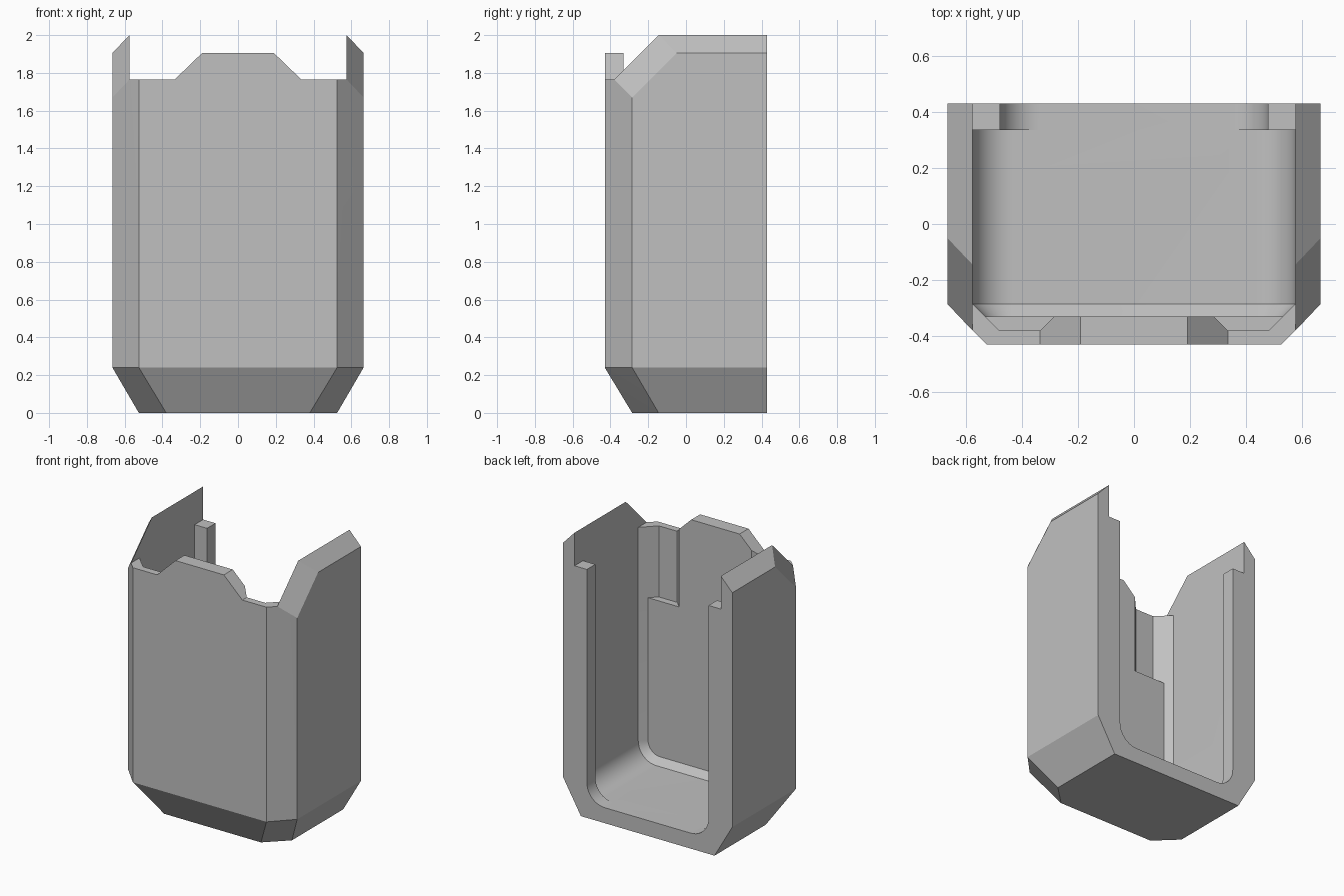
import bpy, bmesh, math

cube = bpy.data.objects.get("Cube")
if cube:
    bpy.data.objects.remove(cube, do_unlink=True)

grey = bpy.data.materials.new("plain grey")
grey.use_nodes = True
colour = (0.53, 0.53, 0.53, 1)
grey.diffuse_color = colour
grey.node_tree.nodes["Principled BSDF"].inputs["Base Color"].default_value = colour

BACK, FRONT, HIGH = 0.43, -0.43, 2.5
WALL, RIM = 0.575, 1.765


def finish(name, bm):
    bmesh.ops.recalc_face_normals(bm, faces=bm.faces)
    mesh = bpy.data.meshes.new(name)
    bm.to_mesh(mesh)
    bm.free()
    mesh.materials.append(grey)
    obj = bpy.data.objects.new(name, mesh)
    bpy.context.collection.objects.link(obj)
    return obj


def loft(name, rings):
    """Solid joining matching closed rings of points."""
    bm = bmesh.new()
    loops = [[bm.verts.new(p) for p in ring] for ring in rings]
    n = len(loops[0])
    for a, b in zip(loops, loops[1:]):
        for i in range(n):
            j = (i + 1) % n
            bm.faces.new((a[i], a[j], b[j], b[i]))
    bm.faces.new(loops[0])
    bm.faces.new(loops[-1])
    return finish(name, bm)


def u_ring(half, floor, radius, y, steps=10):
    """U outline with rounded lower corners, open side far above."""
    right = [(half, HIGH)]
    for i in range(steps + 1):
        a = math.pi / 2 * i / steps
        right.append((half - radius + radius * math.cos(a),
                      floor + radius - radius * math.sin(a)))
    pts = right + [(-x, z) for x, z in reversed(right)]
    return [(x, y, z) for x, z in pts]


# Outer body: chamfered convex block
half_points = [
    # base
    (0.38, FRONT + 0.285, 0), (0.525, -0.145, 0),
    (0.38, -0.285, 0), (0.525, BACK, 0),
    # top of the tapered foot
    (0.525, FRONT, 0.24), (0.665, -0.285, 0.24), (0.665, BACK, 0.24),
    # bevelled side wall tops
    (0.665, -0.285, 1.67), (0.665, -0.05, 1.905), (0.665, BACK, 1.905),
    (WALL, BACK, 2), (WALL, -0.145, 2), (WALL, -0.38, RIM),
    # front wall and tab
    (0.525, FRONT, RIM), (0.19, FRONT, 1.905),
]
bm = bmesh.new()
for x, y, z in half_points:
    for side in (1, -1):
        bm.verts.new((side * x, y, z))
hull = bmesh.ops.convex_hull(bm, input=bm.verts)
loose = {g for g in hull["geom_interior"] + hull["geom_unused"]
         if isinstance(g, bmesh.types.BMVert)}
bmesh.ops.delete(bm, geom=list(loose), context='VERTS')
bmesh.ops.dissolve_limit(bm, angle_limit=0.005, verts=bm.verts, edges=bm.edges)
body = finish("holder_body", bm)

cutters = []

# Rim outline with raised front tab
rim = [(WALL, HIGH), (WALL, RIM), (0.335, RIM), (0.19, 1.905)]
rim += [(-x, z) for x, z in reversed(rim)]
cutters.append(loft("rim_cutter", [[(x, y, z) for x, z in rim] for y in (-1, 1)]))

# Main cavity with bevelled front edge
cutters.append(loft("cavity_cutter", [
    u_ring(WALL, 0.11, 0.14, 0.335),
    u_ring(WALL, 0.11, 0.14, -0.285),
    u_ring(WALL - 0.045, 0.155, 0.095, -0.33)]))

# Back opening that leaves a lip each side
cutters.append(loft("opening_cutter", [
    u_ring(0.478, 0.11, 0.14, 0.2), u_ring(0.478, 0.11, 0.14, 1)]))

# Recesses in the upper front corners
recess = [(WALL, -0.285), (0.48, -0.38), (0.335, -0.38), (0.24, -0.285)]
for side in (1, -1):
    cutters.append(loft("recess_cutter", [
        [(side * x, y, z) for x, y in recess] for z in (1.26, HIGH)]))

for cutter in cutters:
    cutter.hide_render = True
    mod = body.modifiers.new(cutter.name, 'BOOLEAN')
    mod.operation, mod.solver, mod.object = 'DIFFERENCE', 'EXACT', cutter

# Bake the cuts and drop the cutters
bpy.context.view_layer.update()
graph = bpy.context.evaluated_depsgraph_get()
carved = bpy.data.meshes.new_from_object(body.evaluated_get(graph))
body.modifiers.clear()
body.data = carved
carved.name = "holder_body"
for cutter in cutters:
    bpy.data.objects.remove(cutter, do_unlink=True)

bpy.ops.object.select_all(action='DESELECT')
body.select_set(True)
bpy.context.view_layer.objects.active = body
bpy.ops.object.shade_smooth_by_angle(angle=math.radians(20))
